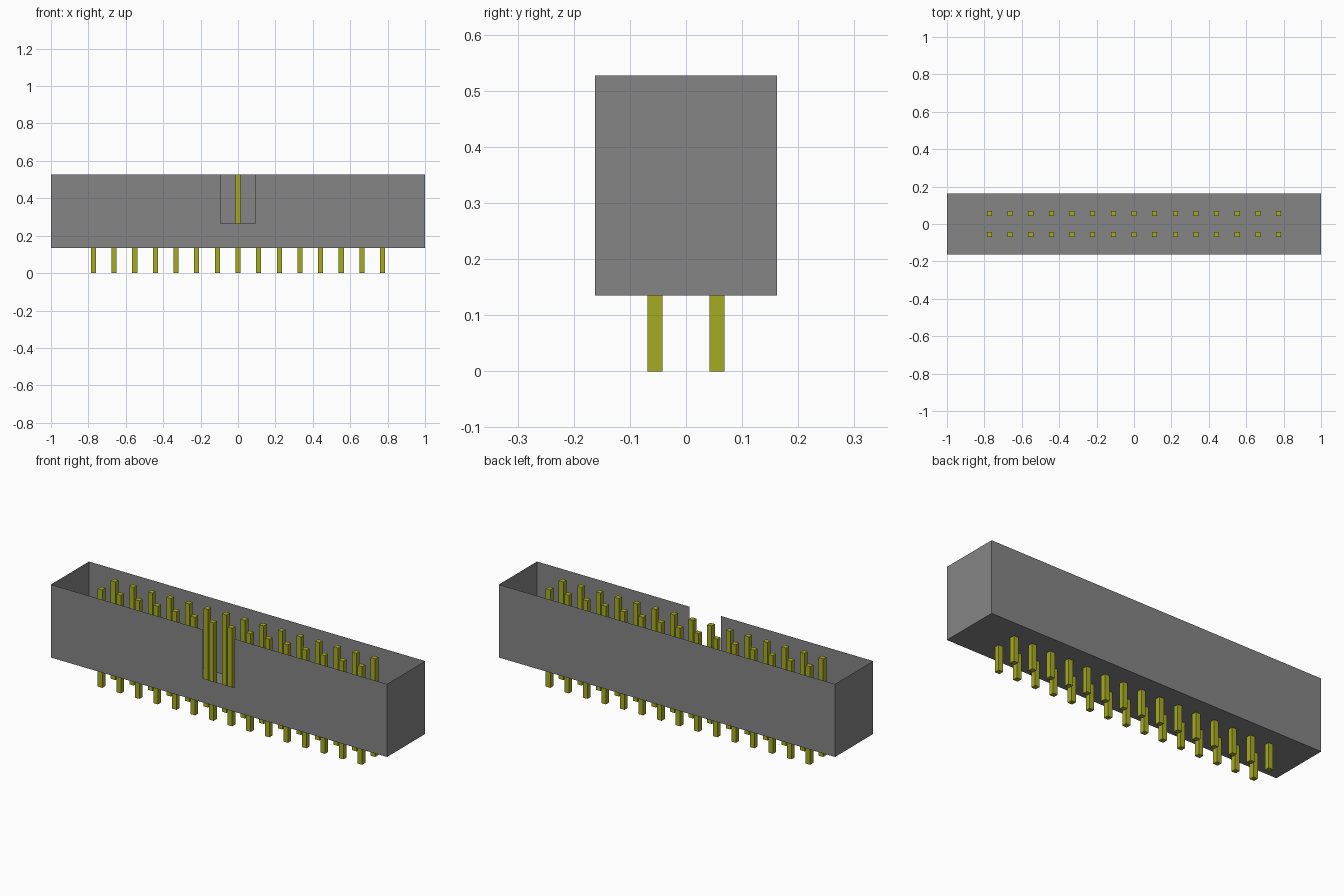
import bpy
import bmesh
from mathutils import Matrix

cube = bpy.data.objects.get("Cube")
if cube:
    bpy.data.objects.remove(cube, do_unlink=True)

HALF_X, HALF_Y = 1.0, 0.162          # housing footprint
BASE_Z, TOP_Z = 0.135, 0.527         # housing floor and rim
SLOT_X, SLOT_Z = 0.094, 0.265        # key slot half width and sill
PITCH, PIN_W, COLUMNS = 0.1104, 0.027, 15


def make_material(name, rgb):
    mat = bpy.data.materials.new(name)
    mat.use_nodes = True
    color = (*rgb, 1.0)
    mat.diffuse_color = color
    bsdf = next(n for n in mat.node_tree.nodes if n.type == 'BSDF_PRINCIPLED')
    bsdf.inputs["Base Color"].default_value = color
    return mat


def make_object(name, bm, mat):
    mesh = bpy.data.meshes.new(name)
    bm.to_mesh(mesh)
    bm.free()
    mesh.materials.append(mat)
    obj = bpy.data.objects.new(name, mesh)
    bpy.context.collection.objects.link(obj)
    return obj


grey = make_material("housing grey", (0.235, 0.235, 0.235))
gold = make_material("pin gold", (0.381, 0.41, 0.016))

# Open-topped housing made of thin sheet walls
bm = bmesh.new()
bmesh.ops.create_cube(bm, size=1.0, matrix=Matrix.Translation((0, 0, (BASE_Z + TOP_Z) / 2))
                      @ Matrix.Diagonal((2 * HALF_X, 2 * HALF_Y, TOP_Z - BASE_Z, 1)))
bm.normal_update()
removed = [f for f in bm.faces if f.normal.z > 0.9 or f.normal.y < -0.9]
bmesh.ops.delete(bm, geom=removed, context='FACES_ONLY')

# Front wall in three panels, leaving the key slot open
for x0, x1, top in ((-HALF_X, -SLOT_X, TOP_Z), (-SLOT_X, SLOT_X, SLOT_Z), (SLOT_X, HALF_X, TOP_Z)):
    corners = ((x0, BASE_Z), (x1, BASE_Z), (x1, top), (x0, top))
    bm.faces.new([bm.verts.new((x, -HALF_Y, z)) for x, z in corners])
make_object("housing", bm, grey)

# Two rows of square pins passing through the floor
for row, y in (("front", -PITCH / 2), ("back", PITCH / 2)):
    bm = bmesh.new()
    for i in range(COLUMNS):
        x = (i - (COLUMNS - 1) / 2) * PITCH
        bmesh.ops.create_cube(bm, size=1.0, matrix=Matrix.Translation((x, y, TOP_Z / 2))
                              @ Matrix.Diagonal((PIN_W, PIN_W, TOP_Z, 1)))
    make_object(row + "_pin_row", bm, gold)
